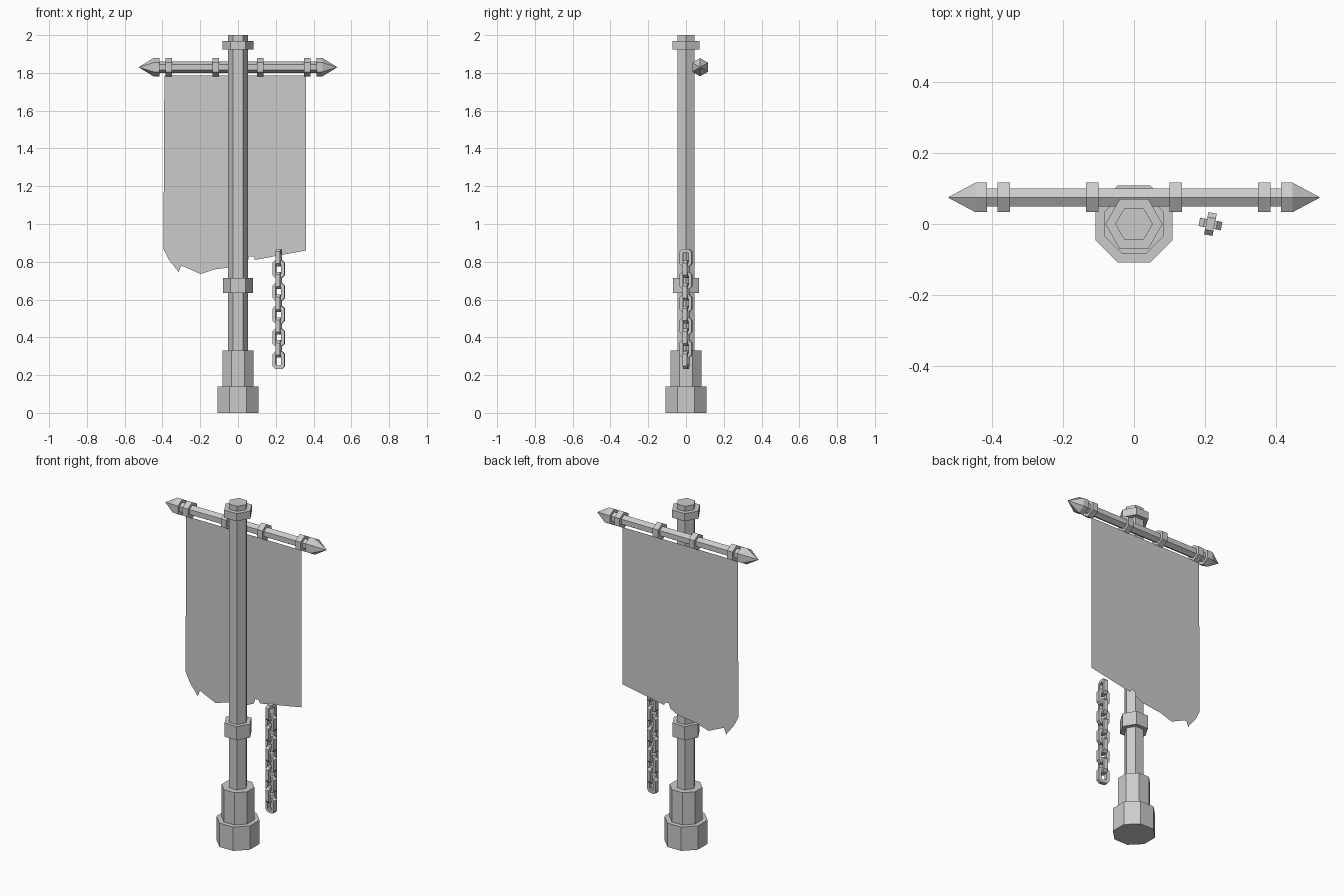
import bpy, bmesh
from math import pi, cos, radians
from mathutils import Matrix, Vector

cube = bpy.data.objects.get("Cube")
if cube:
    bpy.data.objects.remove(cube)

grey = bpy.data.materials.new("plain_grey")
grey.use_nodes = True
GREY = (0.6, 0.6, 0.6, 1)
grey.diffuse_color = GREY
grey.node_tree.nodes["Principled BSDF"].inputs["Base Color"].default_value = GREY


def add_object(name, bm):
    bmesh.ops.recalc_face_normals(bm, faces=bm.faces[:])
    mesh = bpy.data.meshes.new(name)
    bm.to_mesh(mesh)
    bm.free()
    mesh.materials.append(grey)
    obj = bpy.data.objects.new(name, mesh)
    bpy.context.collection.objects.link(obj)
    return obj


def prism(name, sides, radius, z0, z1, turn=0.0):
    """Upright prism with its first corner turned from +x."""
    bm = bmesh.new()
    place = Matrix.Translation((0, 0, (z0 + z1) / 2)) @ Matrix.Rotation(turn, 4, 'Z')
    bmesh.ops.create_cone(bm, cap_ends=True, segments=sides, radius1=radius,
                          radius2=radius, depth=z1 - z0, matrix=place)
    # Put the first corner exactly on the requested angle
    first = min(bm.verts, key=lambda v: abs(Vector((cos(turn), -cos(turn + pi / 2))).angle(v.co.xy)))
    slip = Vector((cos(turn), -cos(turn + pi / 2))).angle_signed(first.co.xy)
    bmesh.ops.rotate(bm, verts=bm.verts[:], matrix=Matrix.Rotation(slip, 3, 'Z'))
    return add_object(name, bm)


ROD_Y, ROD_Z = 0.075, 1.83


def along_rod(name, profile):
    """Six-sided solid along x from (x, radius) stations, corners up and down."""
    bm = bmesh.new()
    rings = []
    for x, r in profile:
        rings.append([bm.verts.new((x, ROD_Y + r * cos(pi / 2 + i * pi / 3),
                                    ROD_Z + r * cos(i * pi / 3))) for i in range(6)])
    for a, b in zip(rings, rings[1:]):
        for i in range(6):
            j = (i + 1) % 6
            bm.faces.new((a[i], a[j], b[j], b[i]))
    bm.faces.new(rings[0])
    bm.faces.new(rings[-1])
    bmesh.ops.remove_doubles(bm, verts=bm.verts[:], dist=0.0005)
    return add_object(name, bm)


# Stepped octagonal foot
prism("base_lower", 8, 0.109 / cos(pi / 8), 0, 0.14, pi / 8)
prism("base_upper", 8, 0.083 / cos(pi / 8), 0.14, 0.33, pi / 8)

# Hexagonal pole and collars
prism("pole", 6, 0.053, 0.33, 2.0)
prism("lower_collar", 6, 0.079, 0.635, 0.715)
prism("upper_collar", 6, 0.081, 1.925, 1.97)

# Crossbar with rings and pointed ends
along_rod("crossbar", [(-0.42, 0.03), (0.42, 0.03)])
for side, word in ((1, "left"), (-1, "right")):
    along_rod(word + "_finial", [(side * 0.415, 0.048), (side * 0.448, 0.048), (side * 0.526, 0.0001)])
    along_rod(word + "_inner_ring", [(side * 0.1, 0.048), (side * 0.135, 0.048)])
    along_rod(word + "_outer_ring", [(side * 0.35, 0.048), (side * 0.385, 0.048)])

# Ragged cloth with small nicks in one edge
outline = [(0.36, 1.785), (-0.39, 1.785),
           (-0.388, 1.67), (-0.38, 1.66), (-0.39, 1.645),
           (-0.389, 1.51), (-0.38, 1.5), (-0.391, 1.49),
           (-0.391, 1.21), (-0.38, 1.195), (-0.392, 1.18),
           (-0.395, 0.87), (-0.365, 0.81), (-0.314, 0.745), (-0.275, 0.85), (-0.24, 1.01),
           (-0.22, 0.85), (-0.198, 0.735), (-0.145, 0.81), (-0.124, 0.76),
           (-0.05, 0.85), (0, 0.775), (0.05, 0.8), (0.07, 0.86), (0.09, 0.81),
           (0.225, 0.835), (0.27, 0.98), (0.308, 0.85), (0.36, 0.86)]
bm = bmesh.new()
bm.faces.new([bm.verts.new((x, ROD_Y, z)) for x, z in outline])
bmesh.ops.triangulate(bm, faces=bm.faces[:])
bmesh.ops.dissolve_limit(bm, angle_limit=0.01, verts=bm.verts[:], edges=bm.edges[:])
add_object("banner_cloth", bm)


# Chain of chamfered links, each turned a quarter from the last
def chain_link(name, z, turn):
    def loop(w, h, c, y):
        corners = [(w, h - c), (w - c, h), (c - w, h), (-w, h - c),
                   (-w, c - h), (c - w, -h), (w - c, -h), (w, c - h)]
        return [bm.verts.new((x, y, k)) for x, k in corners]

    bm = bmesh.new()
    t = 0.012
    loops = [loop(0.032, 0.046, 0.014, -t), loop(0.032, 0.046, 0.014, t),
             loop(0.015, 0.028, 0.005, t), loop(0.015, 0.028, 0.005, -t)]
    for k in range(4):
        a, b = loops[k], loops[(k + 1) % 4]
        for i in range(8):
            j = (i + 1) % 8
            bm.faces.new((a[i], a[j], b[j], b[i]))
    obj = add_object(name, bm)
    obj.location = (0.216, 0, z)
    obj.rotation_euler.z = turn


for n in range(10):
    chain_link(f"chain_link_{n + 1}", 0.279 + n * 0.0603, radians(-11) + (n % 2) * pi / 2)
